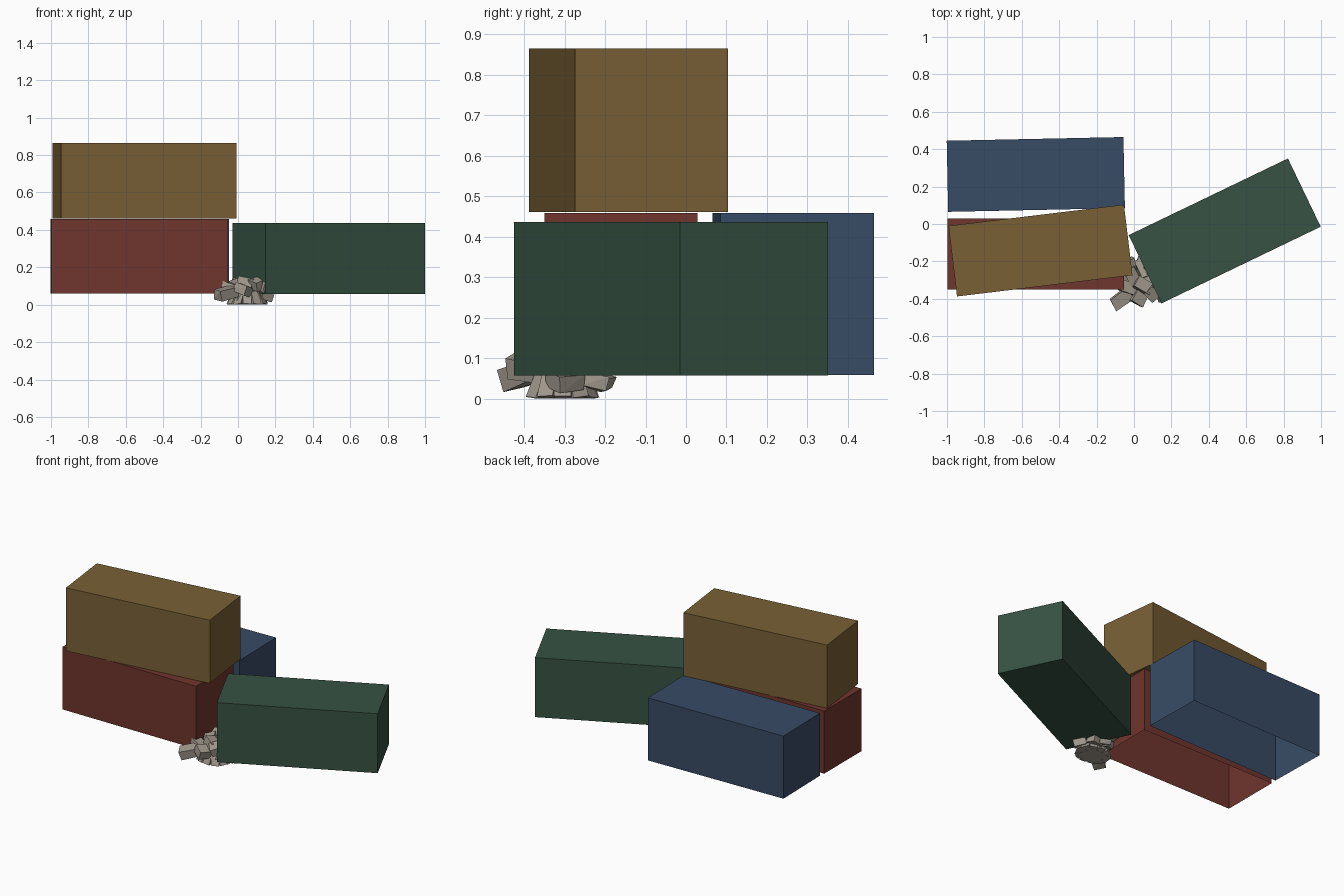
import bpy, bmesh, math, random
from mathutils import Matrix, Vector, Euler

random.seed(4)
cube = bpy.data.objects.get("Cube")
if cube:
    bpy.data.objects.remove(cube)


def make_material(name, rgb):
    mat = bpy.data.materials.new(name)
    mat.use_nodes = True
    mat.diffuse_color = (*rgb, 1)
    shader = next(n for n in mat.node_tree.nodes if n.type == 'BSDF_PRINCIPLED')
    shader.inputs["Base Color"].default_value = (*rgb, 1)
    return mat


def add_object(name, bm, mat):
    bmesh.ops.recalc_face_normals(bm, faces=bm.faces)
    mesh = bpy.data.meshes.new(name)
    bm.to_mesh(mesh)
    bm.free()
    mesh.materials.append(mat)
    obj = bpy.data.objects.new(name, mesh)
    bpy.context.collection.objects.link(obj)
    return obj


def container(name, mat, centre, size, angle, open_bottom=False):
    """Plain cargo box, optionally a shell without its floor."""
    bm = bmesh.new()
    bmesh.ops.create_cube(bm, size=1, matrix=Matrix.Diagonal((*size, 1)))
    bmesh.ops.recalc_face_normals(bm, faces=bm.faces)
    if open_bottom:
        floor = [f for f in bm.faces if f.normal.z < -0.9]
        bmesh.ops.delete(bm, geom=floor, context='FACES_ONLY')
    obj = add_object(name, bm, mat)
    obj.location = centre
    obj.rotation_euler.z = math.radians(angle)


def stone(name, mat, centre, size, turn, jitter=0.12):
    """Roughly chipped block."""
    bm = bmesh.new()
    bmesh.ops.create_cube(bm, size=1)
    spin = Euler([math.radians(a) for a in turn]).to_matrix()
    for v in bm.verts:
        rough = Vector([1 + random.uniform(-jitter, jitter) for _ in range(3)])
        v.co = spin @ Vector([c * r * s for c, r, s in zip(v.co, rough, size)])
        v.co += Vector(centre)
        v.co.z = max(v.co.z, 0)
    bmesh.ops.convex_hull(bm, input=bm.verts)
    bmesh.ops.dissolve_limit(bm, angle_limit=0.05, verts=bm.verts, edges=bm.edges)
    add_object(name, bm, mat)


red = make_material("rust red", (.16, .036, .027))
blue = make_material("slate blue", (.039, .07, .13))
gold = make_material("ochre", (.19, .117, .036))
green = make_material("dark green", (.038, .085, .057))
grey = make_material("warm grey stone", (.36, .32, .27))

# Containers
container("red_container", red, (-.525, -.16, .259), (.945, .378, .4), 0, True)
container("blue_container", blue, (-.525, .265, .259), (.945, .38, .4), 1.2, True)
container("ochre_container", gold, (-.5, -.142, .663), (.945, .38, .404), 6.9)
container("green_container", green, (.485, -.037, .247), (.945, .405, .38), 25.7)

# Flared foot of the rubble: upright shards leaning inwards
FOOT = Vector((.05, -.305, 0))
for i in range(12):
    a = math.tau * i / 12
    centre = FOOT + Vector((.075 * math.cos(a), .057 * math.sin(a), .03))
    stone(f"foot_shard_{i}", grey, centre, (.04, .045, .075),
          (0, -25, math.degrees(a)))
stone("foot_core", grey, FOOT + Vector((0, 0, .035)), (.13, .11, .07), (0, 0, 10))

# Larger blocks thrown outwards around the foot
blocks = [
    ((-.065, -.4, .062), (.11, .07, .055), (8, -12, 35)),
    ((-.03, -.34, .085), (.1, .06, .045), (-10, 14, -20)),
    ((.03, -.39, .08), (.08, .07, .05), (20, 8, 60)),
    ((.0, -.28, .1), (.06, .1, .05), (12, -16, 25)),
    ((.05, -.33, .115), (.1, .06, .045), (-14, 10, -30)),
    ((.02, -.25, .06), (.07, .1, .04), (-15, 9, 20)),
    ((-.015, -.21, .11), (.035, .06, .05), (20, 10, 15)),
    ((.1, -.37, .11), (.06, .07, .05), (15, -20, 40)),
    ((.15, -.4, .1), (.035, .03, .07), (8, 12, 25)),
    ((.1, -.23, .042), (.07, .06, .035), (-12, 0, 10)),
    ((.05, -.21, .045), (.07, .05, .03), (-18, 6, -15)),
    ((.14, -.3, .045), (.07, .07, .04), (6, 12, 35)),
]
for i, (centre, size, turn) in enumerate(blocks):
    stone(f"rubble_block_{i}", grey, centre, size, turn)
